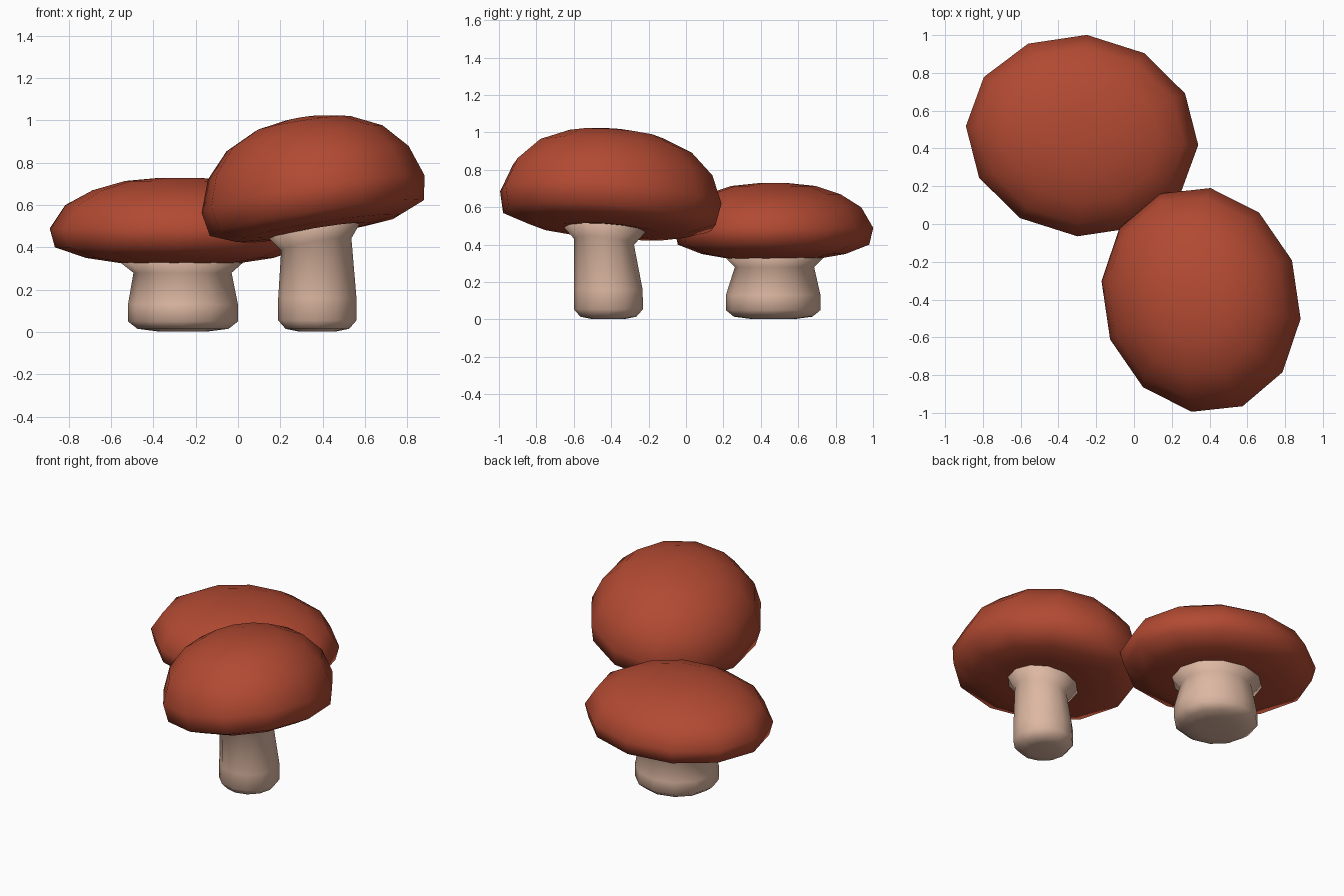
import bpy, bmesh, math
from mathutils import Vector

if "Cube" in bpy.data.objects:
    bpy.data.objects.remove(bpy.data.objects["Cube"])

SIDES = 12


def material(name, rgb):
    m = bpy.data.materials.new(name)
    m.diffuse_color = (*rgb, 1)
    m.use_nodes = True
    m.node_tree.nodes["Principled BSDF"].inputs["Base Color"].default_value = m.diffuse_color
    return m


red = material("cap red", (0.445, 0.068, 0.032))
cream = material("stem cream", (0.72, 0.475, 0.36))


def loft(name, rings, mat):
    """Skin a list of (centre, x_axis, y_axis) rings and close both ends."""
    bm = bmesh.new()
    loops = []
    for c, a, b in rings:
        loop = []
        for i in range(SIDES):
            t = 2 * math.pi * i / SIDES
            loop.append(bm.verts.new(c + a * math.cos(t) + b * math.sin(t)))
        loops.append(loop)
    for lo, hi in zip(loops, loops[1:]):
        for i in range(SIDES):
            j = (i + 1) % SIDES
            bm.faces.new((lo[i], lo[j], hi[j], hi[i]))
    for loop, ring in ((loops[0], rings[0]), (loops[-1], rings[-1])):
        mid = bm.verts.new(ring[0])
        for i in range(SIDES):
            bm.faces.new((loop[i], loop[(i + 1) % SIDES], mid))
    bmesh.ops.recalc_face_normals(bm, faces=bm.faces[:])
    for f in bm.faces:
        f.smooth = True
    me = bpy.data.meshes.new(name)
    bm.to_mesh(me)
    bm.free()
    me.materials.append(mat)
    ob = bpy.data.objects.new(name, me)
    bpy.context.collection.objects.link(ob)


def cap(name, centre, a, b, profile):
    """Cap: profile of (radius factor, height along the tilted axis)."""
    c, a, b = Vector(centre), Vector(a), Vector(b)
    n = a.cross(b).normalized()
    loft(name, [(c + n * h, a * r, b * r) for r, h in profile], red)


def stem(name, rings):
    """Stem: rings of (x, y, z, radius x, radius y, slope x, slope y)."""
    loft(name, [(Vector((x, y, z)), Vector((rx, 0, rx * sx)), Vector((0, ry, ry * sy)))
                for x, y, z, rx, ry, sx, sy in rings], cream)


# Short wide mushroom at the back left
cap("short_cap", (-0.275, 0.468, 0.49), (0.615, -0.05, 0), (0.025, 0.533, 0),
    [(0.22, -0.160), (0.45, -0.165), (0.72, -0.140), (0.96, -0.09), (1, 0),
     (0.88, 0.11), (0.67, 0.18), (0.42, 0.224), (0.15, 0.239)])
stem("short_stem", [
    (-0.26, 0.466, 0.003, 0.12, 0.12, 0, 0),
    (-0.26, 0.466, 0.015, 0.215, 0.21, 0, 0),
    (-0.26, 0.466, 0.05, 0.26, 0.253, 0, 0),
    (-0.26, 0.466, 0.13, 0.26, 0.253, 0, 0),
    (-0.262, 0.473, 0.28, 0.232, 0.212, 0, 0),
    (-0.266, 0.472, 0.328, 0.29, 0.26, 0, 0),
    (-0.266, 0.472, 0.36, 0.25, 0.22, 0, 0)])

# Tall tilted mushroom at the front right
cap("tall_cap", (0.355, -0.402, 0.652), (0.527, -0.10, 0.088), (0.05, 0.592, -0.032),
    [(0.22, -0.165), (0.45, -0.178), (0.73, -0.165), (0.96, -0.115), (1, 0),
     (0.90, 0.15), (0.70, 0.267), (0.43, 0.336), (0.15, 0.362)])
stem("tall_stem", [
    (0.375, -0.415, 0.003, 0.09, 0.09, 0, 0),
    (0.375, -0.415, 0.015, 0.15, 0.15, 0, 0),
    (0.375, -0.415, 0.055, 0.185, 0.185, 0, 0),
    (0.375, -0.415, 0.16, 0.185, 0.183, 0, 0),
    (0.37, -0.438, 0.415, 0.166, 0.16, 0.17, -0.10),
    (0.365, -0.437, 0.484, 0.218, 0.222, 0.19, -0.07),
    (0.365, -0.437, 0.52, 0.18, 0.18, 0.19, -0.07)])
